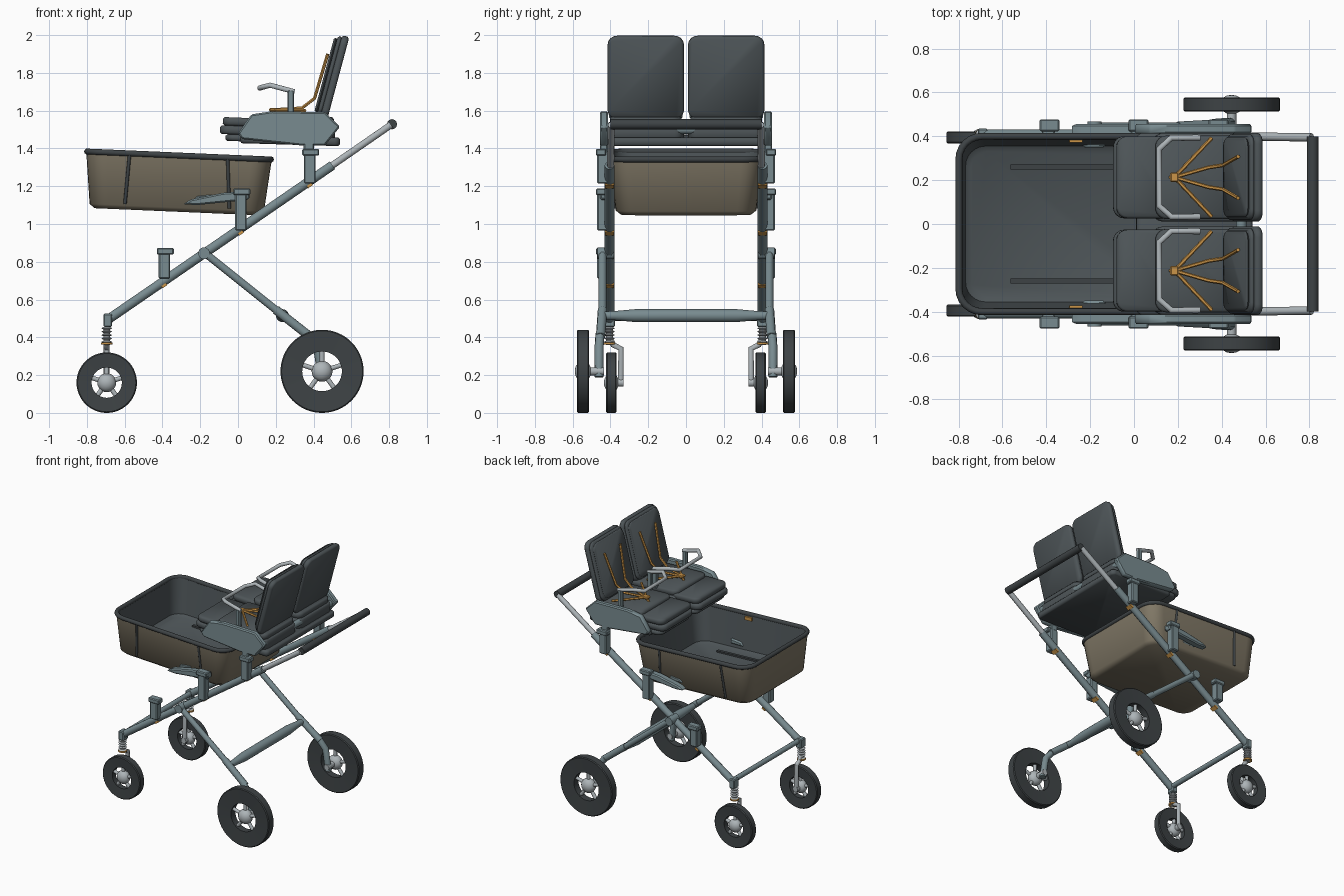
import bpy, bmesh, math
from mathutils import Matrix, Vector

cube = bpy.data.objects.get("Cube")
if cube:
    bpy.data.objects.remove(cube, do_unlink=True)


def material(name, *rgb):
    m = bpy.data.materials.new(name)
    m.use_nodes = True
    m.diffuse_color = (*rgb, 1)
    m.node_tree.nodes["Principled BSDF"].inputs["Base Color"].default_value = (*rgb, 1)
    return m


FRAME = material("blue grey frame", 0.19, 0.26, 0.28)
METAL = material("light metal", 0.42, 0.46, 0.48)
FABRIC = material("charcoal fabric", 0.075, 0.09, 0.097)
TYRE = material("dark rubber", 0.048, 0.056, 0.06)
TAUPE = material("taupe fabric", 0.22, 0.19, 0.135)
ORANGE = material("orange webbing", 0.6, 0.3, 0.065)
SIDES = {"left": 1, "right": -1}


def finish(name, bm, mats, matrix=None, angle=35):
    """Turn a bmesh into a shaded object."""
    if matrix:
        bm.transform(matrix)
    bmesh.ops.recalc_face_normals(bm, faces=bm.faces)
    mesh = bpy.data.meshes.new(name)
    bm.to_mesh(mesh)
    bm.free()
    for m in mats:
        mesh.materials.append(m)
    ob = bpy.data.objects.new(name, mesh)
    bpy.context.collection.objects.link(ob)
    bpy.ops.object.select_all(action="DESELECT")
    ob.select_set(True)
    bpy.context.view_layer.objects.active = ob
    bpy.ops.object.shade_smooth_by_angle(angle=math.radians(angle))
    return ob


def tube(name, points, r, mat, cyclic=False, sides=3):
    """Round tube along a path."""
    cu = bpy.data.curves.new(name, "CURVE")
    cu.dimensions = "3D"
    cu.bevel_depth, cu.bevel_resolution, cu.use_fill_caps = r, sides, True
    sp = cu.splines.new("POLY")
    sp.points.add(len(points) - 1)
    for p, co in zip(sp.points, points):
        p.co = (*co, 1)
    sp.use_cyclic_u = cyclic
    tmp = bpy.data.objects.new(name + "_path", cu)
    bpy.context.collection.objects.link(tmp)
    mesh = bpy.data.meshes.new_from_object(tmp.evaluated_get(bpy.context.evaluated_depsgraph_get()))
    bpy.data.objects.remove(tmp, do_unlink=True)
    bm = bmesh.new()
    bm.from_mesh(mesh)
    for f in bm.faces:
        f.material_index = 0
    bpy.data.meshes.remove(mesh)
    return finish(name, bm, [mat], angle=50)


def box(name, centre, size, mat, tilt=0, bevel=0.006):
    bm = bmesh.new()
    bmesh.ops.create_cube(bm, size=1, matrix=Matrix.Diagonal((*size, 1)))
    if bevel:
        bmesh.ops.bevel(bm, geom=bm.edges[:], offset=bevel, segments=1, affect="EDGES")
    return finish(name, bm, [mat], Matrix.Translation(centre) @ Matrix.Rotation(tilt, 4, "Y"))


def prism(name, outline, y0, y1, mat, bevel=0.008):
    """Extrude an outline in the xz plane from y0 to y1."""
    bm = bmesh.new()
    face = bm.faces.new([bm.verts.new((x, y0, z)) for x, z in outline])
    ext = bmesh.ops.extrude_face_region(bm, geom=[face])
    bmesh.ops.translate(bm, verts=[v for v in ext["geom"] if isinstance(v, bmesh.types.BMVert)],
                        vec=(0, y1 - y0, 0))
    bmesh.ops.bevel(bm, geom=bm.edges[:], offset=bevel, segments=1, affect="EDGES")
    return finish(name, bm, [mat])


def rounded(hx, hy, r, z, n=6):
    """Rounded rectangle ring."""
    pts = []
    for q, (sx, sy) in enumerate([(1, 1), (-1, 1), (-1, -1), (1, -1)]):
        for i in range(n + 1):
            a = math.pi / 2 * (q + i / n)
            pts.append(Vector((sx * (hx - r) + r * math.cos(a), sy * (hy - r) + r * math.sin(a), z)))
    return pts


def loft(name, rings, mats, matrix, ids=None, angle=35):
    """Skin rings of equal length and cap both ends."""
    bm = bmesh.new()
    loops = [[bm.verts.new(p) for p in ring] for ring in rings]
    for k, (a, b) in enumerate(zip(loops, loops[1:])):
        for i in range(len(a)):
            j = (i + 1) % len(a)
            bm.faces.new((a[i], a[j], b[j], b[i])).material_index = ids[k] if ids else 0
    bm.faces.new(loops[0][::-1])
    bm.faces.new(loops[-1]).material_index = ids[-1] if ids else 0
    return finish(name, bm, mats, matrix, angle)


def pad(name, hx, hy, z0, z1, matrix, mat=FABRIC, r=0.05, e=0.01):
    """Cushion with soft edges."""
    loft(name, [rounded(hx - e, hy - e, r - e, z0), rounded(hx, hy, r, z0 + e),
                rounded(hx, hy, r, z1 - e), rounded(hx - e, hy - e, r - e, z1)], [mat], matrix, angle=50)


def lathe(name, profile, centre, mat, axis="Y", n=48, closed=False):
    """Spin (radius, height) points round an axis."""
    bm = bmesh.new()
    verts = [bm.verts.new((r, 0, h)) for r, h in profile]
    pairs = list(zip(verts, verts[1:])) + ([(verts[-1], verts[0])] if closed else [])
    edges = [bm.edges.new(p) for p in pairs]
    bmesh.ops.spin(bm, geom=verts + edges, cent=(0, 0, 0), axis=(0, 0, 1), angle=2 * math.pi, steps=n)
    bmesh.ops.remove_doubles(bm, verts=bm.verts[:], dist=1e-5)
    turn = Matrix.Rotation(-math.pi / 2, 4, "X") if axis == "Y" else Matrix()
    return finish(name, bm, [mat], Matrix.Translation(centre) @ turn)


def wheel(name, x, y, R, hole, w, hub):
    e = 0.006
    lathe(name + "_tyre", [(hole, -w / 2 + e), (R - e, -w / 2), (R, -w / 2 + e), (R, w / 2 - e),
                           (R - e, w / 2), (hole, w / 2 - e)], (x, y, R), TYRE, n=64, closed=True)
    ball = [(hub * math.sin(t * math.pi / 8), -hub * 0.8 * math.cos(t * math.pi / 8)) for t in range(9)]
    lathe(name + "_hub", ball, (x, y, R), METAL, n=24)
    for i in range(5):
        a = 2 * math.pi * i / 5 + math.pi / 2
        d = Vector((math.cos(a), 0, math.sin(a)))
        c = Vector((x, y, R))
        tube(f"{name}_spoke_{i + 1}", [c + d * hub * 0.8, c + d * (hole + 0.01)], 0.013, METAL)


def rail(x):
    """Height of the main rail at x."""
    return 0.50 + (x + 0.68) * 0.687


for side, s in SIDES.items():
    # Wheels, forks and suspension
    wheel(f"{side}_rear_wheel", 0.445, s * 0.545, 0.22, 0.105, 0.065, 0.055)
    wheel(f"{side}_front_wheel", -0.695, s * 0.395, 0.16, 0.08, 0.055, 0.05)
    tube(f"{side}_front_fork", [(-0.695, s * y, z) for y, z in
                                [(0.40, 0.39), (0.385, 0.36), (0.345, 0.34), (0.345, 0.165)]], 0.016, METAL)
    tube(f"{side}_front_axle", [(-0.695, s * 0.33, 0.16), (-0.695, s * 0.42, 0.16)], 0.022, METAL)
    coil = [(0.0, 0.36), (0.018, 0.36)]
    for i in range(5):
        coil += [(0.018, 0.37 + i * 0.018), (0.029, 0.376 + i * 0.018), (0.018, 0.382 + i * 0.018)]
    lathe(f"{side}_spring", coil + [(0.0, 0.46)], (-0.695, s * 0.405, 0), METAL, "Z", 20)
    lathe(f"{side}_spring_collar", [(0, 0.362), (0.031, 0.362), (0.031, 0.372), (0, 0.372)],
          (-0.695, s * 0.405, 0), ORANGE, "Z", 20)
    box(f"{side}_front_joint", (-0.69, s * 0.405, 0.49), (0.045, 0.06, 0.07), FRAME)

    # Main rail, telescopic handle arm and rear leg
    y = s * 0.405
    tube(f"{side}_main_rail", [(-0.685, y, rail(-0.685)), (0.50, y, rail(0.50))], 0.026, FRAME)
    tube(f"{side}_handle_arm", [(0.45, s * 0.4, rail(0.45)), (0.81, s * 0.395, 1.525)], 0.019, METAL)
    tube(f"{side}_rear_leg", [(-0.18, s * 0.442, 0.85), (0.22, s * 0.442, 0.53)], 0.021, FRAME)
    tube(f"{side}_rear_leg_sleeve", [(0.20, s * 0.442, 0.546), (0.38, s * 0.452, 0.405)], 0.025, FRAME)
    tube(f"{side}_rear_leg_foot", [(0.36, s * 0.455, 0.42), (0.42, s * 0.46, 0.35), (0.445, s * 0.46, 0.19)],
         0.024, FRAME)
    tube(f"{side}_rear_axle", [(0.445, s * 0.435, 0.22), (0.445, s * 0.56, 0.22)], 0.022, METAL)
    tube(f"{side}_fold_pivot", [(-0.18, s * 0.38, 0.845), (-0.18, s * 0.468, 0.845)], 0.032, FRAME)

    # Accessory brackets on the rail
    for part, x, z, h in [("front", -0.39, 0.785, 0.15), ("basket", 0.015, 1.07, 0.21), ("seat", 0.38, 1.30, 0.17)]:
        box(f"{side}_{part}_bracket", (x, s * 0.44, z), (0.06, 0.06, h), FRAME)
        box(f"{side}_{part}_bracket_top", (x + 0.005, s * 0.45, z + h / 2 - 0.005), (0.09, 0.055, 0.035), FRAME)
        box(f"{side}_{part}_clip", (x, s * 0.405, rail(x) - 0.025), (0.03, 0.05, 0.014), ORANGE, -0.6, 0)
    box(f"{side}_seat_post", (0.375, s * 0.435, 1.42), (0.055, 0.04, 0.13), FRAME)
    prism(f"{side}_basket_arm", [(-0.29, 1.105), (-0.22, 1.10), (-0.02, 1.12), (0.06, 1.13), (0.06, 1.175),
                                 (-0.08, 1.165), (-0.25, 1.13)], s * 0.40, s * 0.455, FRAME)

# Cross bars and push handle
tube("front_cross_bar", [(-0.68, -0.40, 0.505), (-0.68, 0.40, 0.505)], 0.019, FRAME)
lathe("rear_cross_bar", [(0, -0.44), (0.022, -0.44), (0.024, -0.38), (0.034, -0.27), (0.034, 0.27),
                         (0.024, 0.38), (0.022, 0.44), (0, 0.44)], (0.235, 0, 0.515), FRAME, n=20)
tube("push_handle", [(0.815, -0.40, 1.528), (0.815, 0.40, 1.528)], 0.027, TYRE, sides=4)

# Basket tub with dark lining
tilt = Matrix.Translation((-0.325, 0, 1.065)) @ Matrix.Rotation(0.043, 4, "Y")
loft("basket_tub", [rounded(0.435, 0.345, 0.08, 0), rounded(0.462, 0.372, 0.1, 0.022),
                    rounded(0.492, 0.405, 0.11, 0.30), rounded(0.475, 0.388, 0.1, 0.30),
                    rounded(0.445, 0.355, 0.09, 0.04), rounded(0.42, 0.33, 0.07, 0.025)],
     [TAUPE, FABRIC], tilt, [0, 0, 1, 1, 1, 1], 50)
tube("basket_rim", [tilt @ p for p in rounded(0.487, 0.40, 0.105, 0.298)], 0.016, TYRE, True)
for side, s in SIDES.items():
    for x0, x1, part in [(-0.275, -0.262, "front"), (0.278, 0.258, "rear")]:
        tube(f"{side}_{part}_basket_strap", [tilt @ Vector((x0, s * 0.374, 0.03)), tilt @ Vector((x1, s * 0.403, 0.29))],
             0.009, TYRE)
    box(f"{side}_floor_stiffener", tilt @ Vector((0, s * 0.26, 0.03)), (0.48, 0.022, 0.014), TYRE, 0.043, 0)
    box(f"{side}_basket_tag", (-0.265, s * 0.383, 1.335), (0.06, 0.022, 0.025), ORANGE, 0.043, 0)
    prism(f"{side}_inner_clip", [(-0.24, 1.12), (-0.13, 1.12), (-0.13, 1.16), (-0.22, 1.15)],
          s * 0.35, s * 0.385, FRAME)

# Twin seat base and side plates
pad("seat_base", 0.265, 0.415, -0.02, 0.025, Matrix.Translation((0.275, 0, 1.44)) @ Matrix.Rotation(0.03, 4, "Y"), r=0.03)
tube("seat_rear_bar", [(0.49, -0.42, 1.50), (0.49, 0.42, 1.50)], 0.024, FRAME)
for side, s in SIDES.items():
    prism(f"{side}_seat_side_plate", [(0.0, 1.48), (0.07, 1.58), (0.18, 1.597), (0.46, 1.592), (0.54, 1.515),
                                      (0.46, 1.415), (0.34, 1.415), (0.02, 1.45)], s * 0.412, s * 0.455, FRAME)
    mid = s * 0.213

    # Cushions
    flat = Matrix.Translation((0, mid, 0)) @ Matrix.Rotation(0.04, 4, "Y")
    for i, (x0, x1, z0, z1) in enumerate([(-0.065, 0.2, 1.437, 1.472), (-0.095, 0.2, 1.472, 1.518),
                                          (-0.082, 0.19, 1.518, 1.562)]):
        pad(f"{side}_leg_rest_layer_{i + 1}", (x1 - x0) / 2, 0.187, z0, z1,
            flat @ Matrix.Translation(((x0 + x1) / 2 - 0.06, 0, 0)))
    for i, (hx, hy, z0, z1) in enumerate([(0.215, 0.202, 1.46, 1.545), (0.205, 0.19, 1.54, 1.585)]):
        pad(f"{side}_seat_cushion_layer_{i + 1}", hx, hy, z0, z1, flat @ Matrix.Translation((0.24, 0, 0)))
    lean = Matrix.Translation((0.497, mid, 1.78)) @ Matrix.Rotation(math.radians(-75), 4, "Y")
    for i, (hx, hy, z0, z1) in enumerate([(0.226, 0.202, -0.035, 0.004), (0.218, 0.195, 0.0, 0.025),
                                          (0.205, 0.182, 0.022, 0.042)]):
        pad(f"{side}_backrest_layer_{i + 1}", hx, hy, z0, z1, lean)

    # Bumper bar on two posts
    tube(f"{side}_bumper_bar", [(x, mid + w, z) for x, w, z in
                                [(0.30, -0.18, 1.70), (0.17, -0.18, 1.735), (0.115, -0.13, 1.72),
                                 (0.115, 0.13, 1.72), (0.17, 0.18, 1.735), (0.30, 0.18, 1.70)]], 0.014, METAL)
    for i, w in enumerate((-0.18, 0.18)):
        box(f"{side}_bumper_post_{i + 1}", (0.28, mid + w, 1.635), (0.035, 0.03, 0.15), FRAME)

    # Five point harness
    box(f"{side}_harness_buckle", (0.185, mid, 1.605), (0.04, 0.045, 0.02), ORANGE)
    tube(f"{side}_crotch_strap", [(0.185, mid, 1.605), (0.16, mid, 1.565)], 0.009, ORANGE, sides=1)
    for w in (-1, 1):
        which = "outer" if w == s else "inner"
        tube(f"{side}_{which}_lap_strap", [(0.185, mid, 1.605), (0.355, mid + w * 0.18, 1.60)], 0.009, ORANGE, sides=1)
        tube(f"{side}_{which}_shoulder_strap", [(0.185, mid, 1.605), (0.34, mid + w * 0.045, 1.615),
                                                (0.405, mid + w * 0.055, 1.665), (0.475, mid + w * 0.095, 1.90)],
             0.009, ORANGE, sides=1)
